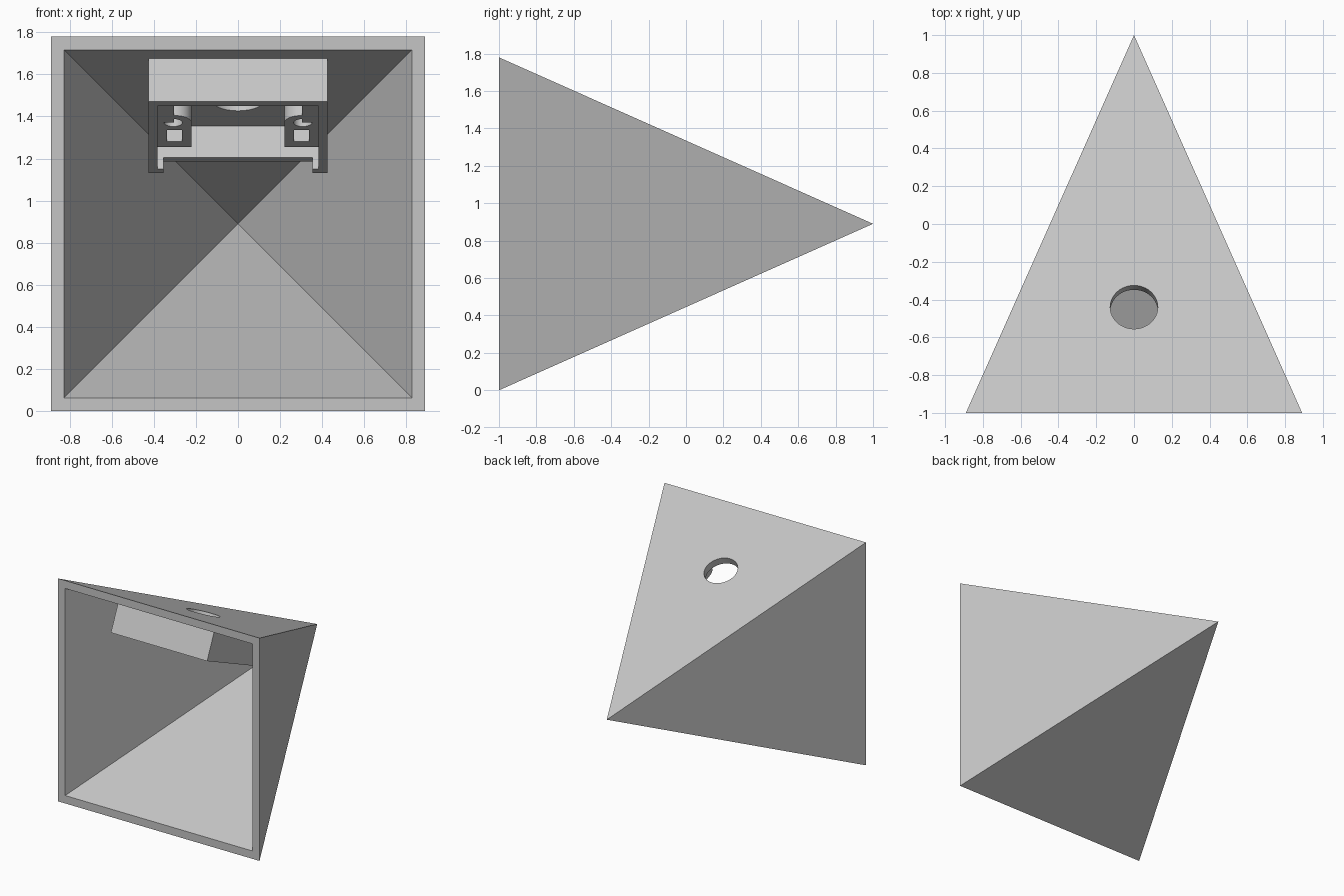
import bpy, bmesh, math
from mathutils import Matrix, Vector

if "Cube" in bpy.data.objects:
    bpy.data.objects.remove(bpy.data.objects["Cube"], do_unlink=True)

grey = bpy.data.materials.new("light_grey")
grey.use_nodes = True
grey.diffuse_color = (0.56, 0.56, 0.56, 1)
grey.node_tree.nodes["Principled BSDF"].inputs["Base Color"].default_value = grey.diffuse_color

HALF, OPENING, LENGTH = 0.89, 0.827, 2.0
SLOPE = math.atan2(HALF, LENGTH)

# Frame lying on the sloping ceiling: x across, y down the slope, z outward
TILT = Matrix.Rotation(-SLOPE, 4, 'X')
BRACKET = Matrix.Translation((0, -0.906, 1.675)) @ TILT


def finish(bm, name, matrix=Matrix()):
    bmesh.ops.recalc_face_normals(bm, faces=bm.faces)
    mesh = bpy.data.meshes.new(name)
    bm.to_mesh(mesh)
    bm.free()
    mesh.transform(matrix)
    mesh.materials.append(grey)
    obj = bpy.data.objects.new(name, mesh)
    bpy.context.collection.objects.link(obj)
    return obj


def prism(name, outline, z0, z1, matrix=BRACKET):
    """Extrude a flat outline from z0 to z1."""
    bm = bmesh.new()
    low = [bm.verts.new((x, y, z0)) for x, y in outline]
    high = [bm.verts.new((x, y, z1)) for x, y in outline]
    bm.faces.new(low)
    bm.faces.new(high)
    for i in range(len(low)):
        j = (i + 1) % len(low)
        bm.faces.new((low[i], low[j], high[j], high[i]))
    return finish(bm, name, matrix)


def box(name, x0, x1, y0, y1, z0, z1):
    return prism(name, [(x0, y0), (x1, y0), (x1, y1), (x0, y1)], z0, z1)


def arc(cx, cy, r, start, end, steps):
    return [(cx + r * math.cos(start + (end - start) * i / steps),
             cy + r * math.sin(start + (end - start) * i / steps)) for i in range(steps + 1)]


def circle(cx, cy, r, steps):
    return arc(cx, cy, r, 0, math.tau, steps)[:-1]


def cut(obj, cutter):
    cutter.hide_render = True
    mod = obj.modifiers.new("cut", 'BOOLEAN')
    mod.operation, mod.solver, mod.object = 'DIFFERENCE', 'EXACT', cutter
    bpy.context.view_layer.objects.active = obj
    bpy.ops.object.modifier_apply(modifier=mod.name)
    bpy.data.objects.remove(cutter, do_unlink=True)


# Hollow pyramid lying on its side, open at the front
bm = bmesh.new()
rings = []
for half in (HALF, OPENING):
    ring = [bm.verts.new((sx * half, -1, HALF + sz * half))
            for sx, sz in ((-1, -1), (1, -1), (1, 1), (-1, 1))]
    tip = bm.verts.new((0, -1 + LENGTH * half / HALF, HALF))
    for i in range(4):
        bm.faces.new((ring[i], ring[(i + 1) % 4], tip))
    rings.append(ring)
for i in range(4):
    j = (i + 1) % 4
    bm.faces.new((rings[0][i], rings[0][j], rings[1][j], rings[1][i]))
shell = finish(bm, "pyramid_shell")

# Round hole square to the top slope
hole_at = Matrix.Translation((0, -0.44, 1.531)) @ TILT
cut(shell, prism("hole_cutter", circle(0, 0, 0.126, 48), -0.09, 0.09, hole_at))

# Bracket walls under the sloping ceiling
DEEP, SHALLOW, TOP = -0.224, -0.164, 0.02
WIDE, INNER, END, WALL = 0.425, 0.382, 0.836, 0.05
box("bracket_front_wall", -WIDE, WIDE, 0, WALL, DEEP, TOP)
box("bracket_back_wall", -WIDE, WIDE, END - WALL, END, SHALLOW, TOP)

for side, s in (("left", 1), ("right", -1)):
    def span(a, b):
        return sorted((s * a, s * b))
    box(side + "_bracket_wall", *span(INNER, WIDE), 0, END, DEEP, TOP)
    box(side + "_back_lip", *span(0.355, WIDE), END - WALL, END, DEEP, TOP)
    box(side + "_ledge", *span(0.305, 0.4), 0.02, 0.381, SHALLOW, TOP)

    # Screw boss with rounded front, screw hole and nut pocket
    outline = arc(0.305, 0.381, 0.085, math.pi, math.tau, 20) + [(0.39, 0.664), (0.22, 0.664)]
    boss = prism(side + "_screw_boss", [(s * x, y) for x, y in outline], SHALLOW, TOP)
    cut(boss, prism("screw_cutter", circle(s * 0.308, 0.381, 0.044, 24), -0.3, -0.01))
    cut(boss, box("nut_cutter", *span(0.267, 0.337), 0.467, 0.602, -0.3, -0.01))

# Keep round walls smooth and corners sharp
for obj in bpy.context.collection.objects:
    if obj.type == 'MESH' and (obj == shell or "boss" in obj.name):
        bpy.ops.object.select_all(action='DESELECT')
        obj.select_set(True)
        bpy.context.view_layer.objects.active = obj
        bpy.ops.object.shade_smooth_by_angle(angle=math.radians(30))
